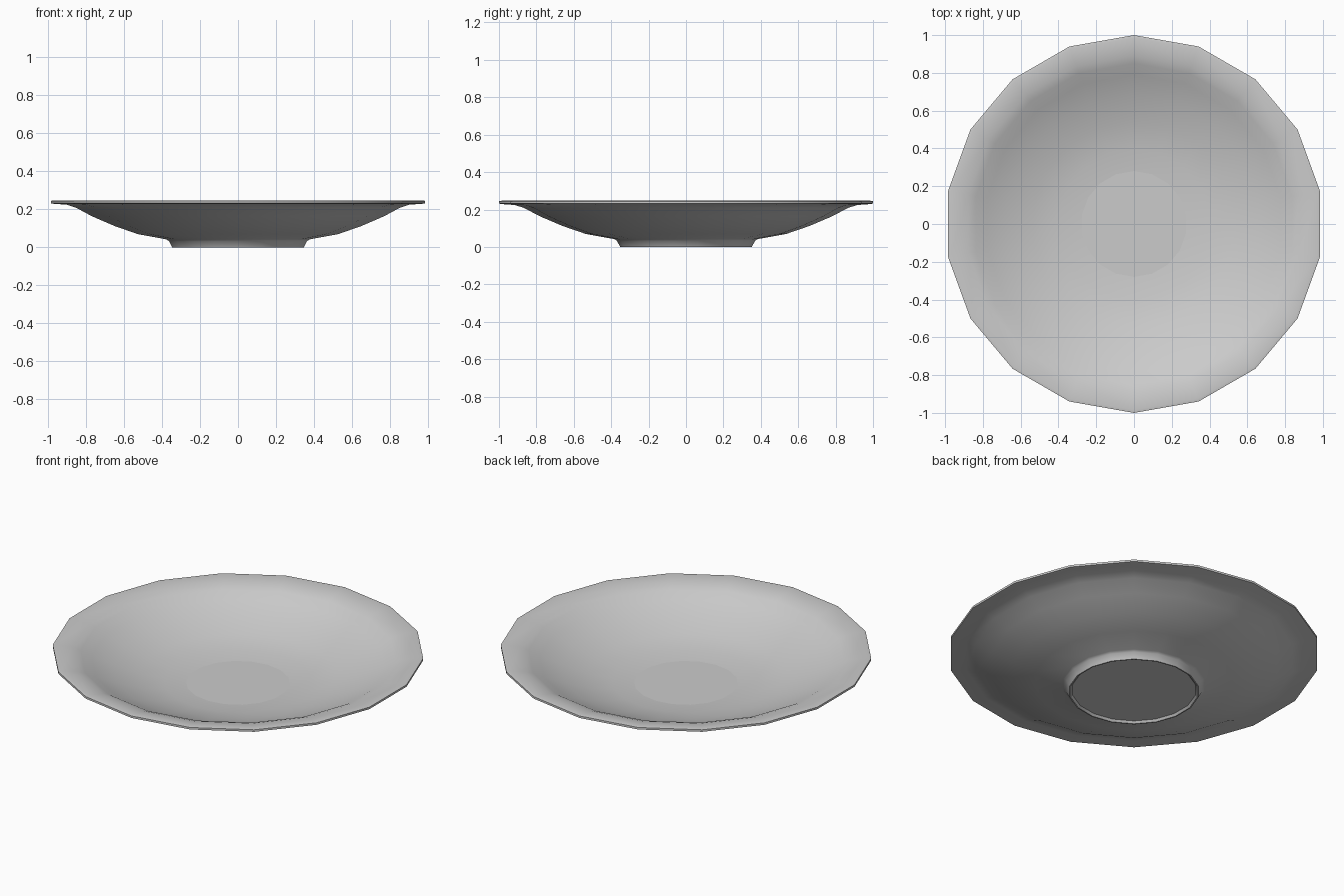
import bpy, bmesh, math

if "Cube" in bpy.data.objects:
    bpy.data.objects.remove(bpy.data.objects["Cube"])

SIDES = 18

# Closed cross-section (radius, height): inner well -> rim -> underside -> foot
profile = [
    (0.28, 0.058), (0.40, 0.068), (0.54, 0.094), (0.68, 0.142), (0.79, 0.185),
    (0.85, 0.217), (0.89, 0.231), (0.985, 0.247),
    (1.00, 0.244), (1.00, 0.232), (0.985, 0.229),
    (0.915, 0.224), (0.865, 0.208), (0.78, 0.163), (0.66, 0.112), (0.535, 0.069),
    (0.385, 0.042), (0.370, 0.034), (0.352, 0.0), (0.345, 0.0), (0.335, 0.012),
]


def lathe(name, points):
    """Spin a profile around z, capping its first and last rings."""
    bm = bmesh.new()
    rings = []
    for r, z in points:
        ring = []
        for i in range(SIDES):
            a = math.pi / 2 + 2 * math.pi * i / SIDES
            ring.append(bm.verts.new((r * math.cos(a), r * math.sin(a), z)))
        rings.append(ring)
    for a, b in zip(rings, rings[1:]):
        for i in range(SIDES):
            j = (i + 1) % SIDES
            bm.faces.new((a[i], a[j], b[j], b[i]))
    caps = [bm.faces.new(rings[0]), bm.faces.new(rings[-1])]
    bmesh.ops.recalc_face_normals(bm, faces=bm.faces)
    for f in bm.faces:
        f.smooth = True
    # Crisp edges around the flat well and the base
    for cap in caps:
        for e in cap.edges:
            e.smooth = False
    mesh = bpy.data.meshes.new(name)
    bm.to_mesh(mesh)
    bm.free()
    obj = bpy.data.objects.new(name, mesh)
    bpy.context.collection.objects.link(obj)
    return obj


# Saucer with rolled rim and raised foot
saucer = lathe("saucer", profile)
bpy.context.view_layer.objects.active = saucer
saucer.select_set(True)
bpy.ops.object.shade_smooth_by_angle(angle=math.radians(50), keep_sharp_edges=True)
